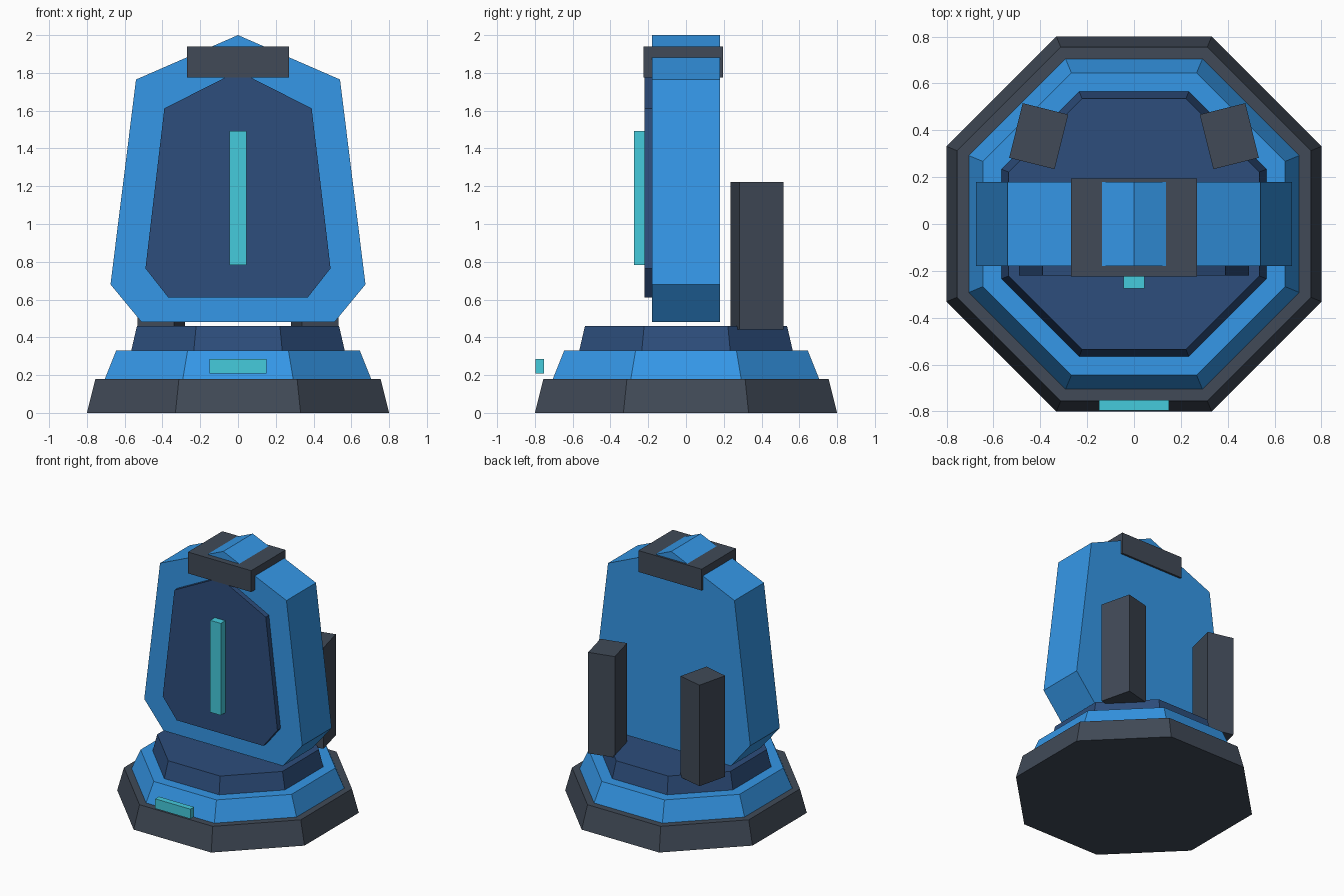
import bpy
import bmesh
from math import cos, radians

if "Cube" in bpy.data.objects:
    bpy.data.objects.remove(bpy.data.objects["Cube"])


def material(name, rgb):
    m = bpy.data.materials.new(name)
    m.diffuse_color = (*rgb, 1)
    m.use_nodes = True
    m.node_tree.nodes["Principled BSDF"].inputs["Base Color"].default_value = m.diffuse_color
    return m


BLUE = material("bright_blue", (0.035, 0.31, 0.80))
NAVY = material("navy", (0.026, 0.075, 0.20))
DARK = material("dark_grey", (0.052, 0.068, 0.095))
CYAN = material("cyan", (0.06, 0.60, 0.72))


def octagon_tier(name, apothem_low, apothem_high, z0, z1, mat):
    k = cos(radians(22.5))
    bpy.ops.mesh.primitive_cone_add(
        vertices=8, radius1=apothem_low / k, radius2=apothem_high / k,
        depth=z1 - z0, location=(0, 0, (z0 + z1) / 2), rotation=(0, 0, radians(22.5)))
    ob = bpy.context.object
    ob.name = name
    ob.data.materials.append(mat)


def box(name, center, size, mat, turn=0):
    bpy.ops.mesh.primitive_cube_add(size=1, location=center, rotation=(0, 0, radians(turn)))
    ob = bpy.context.object
    ob.name = name
    ob.scale = size
    ob.data.materials.append(mat)


def slab(name, half_profile, y0, y1, mat):
    """Mirror a right-hand (x, z) outline ending at the peak and extrude it in y."""
    outline = half_profile + [(-x, z) for x, z in reversed(half_profile) if x > 0]
    bm = bmesh.new()
    face = bm.faces.new([bm.verts.new((x, y0, z)) for x, z in outline])
    ext = bmesh.ops.extrude_face_region(bm, geom=[face])["geom"]
    moved = [v for v in ext if isinstance(v, bmesh.types.BMVert)]
    bmesh.ops.translate(bm, verts=moved, vec=(0, y1 - y0, 0))
    bmesh.ops.recalc_face_normals(bm, faces=bm.faces)
    me = bpy.data.meshes.new(name)
    bm.to_mesh(me)
    bm.free()
    me.materials.append(mat)
    bpy.context.collection.objects.link(bpy.data.objects.new(name, me))


# Stepped octagonal pedestal
octagon_tier("base_tier", 0.80, 0.755, 0.0, 0.18, DARK)
octagon_tier("middle_tier", 0.705, 0.645, 0.18, 0.33, BLUE)
octagon_tier("upper_tier", 0.565, 0.535, 0.33, 0.46, NAVY)
box("base_light", (0, -0.773, 0.247), (0.30, 0.045, 0.075), CYAN)

# Upright slab with recess-coloured front panel and light strip
slab("main_slab", [(0.51, 0.48), (0.675, 0.68), (0.54, 1.765), (0, 2.0)], -0.18, 0.18, BLUE)
slab("front_panel", [(0.37, 0.612), (0.49, 0.765), (0.39, 1.612), (0, 1.81)], -0.219, -0.178, NAVY)
box("light_strip", (0, -0.247, 1.137), (0.09, 0.055, 0.71), CYAN)

# Band over the peak
box("top_band", (0, -0.015, 1.858), (0.54, 0.42, 0.165), DARK)

# Rear posts, toed towards the middle
for side, label in ((-1, "left"), (1, "right")):
    box("rear_post_" + label, (side * 0.407, 0.375, 0.832), (0.20, 0.24, 0.78), DARK, side * 14)
